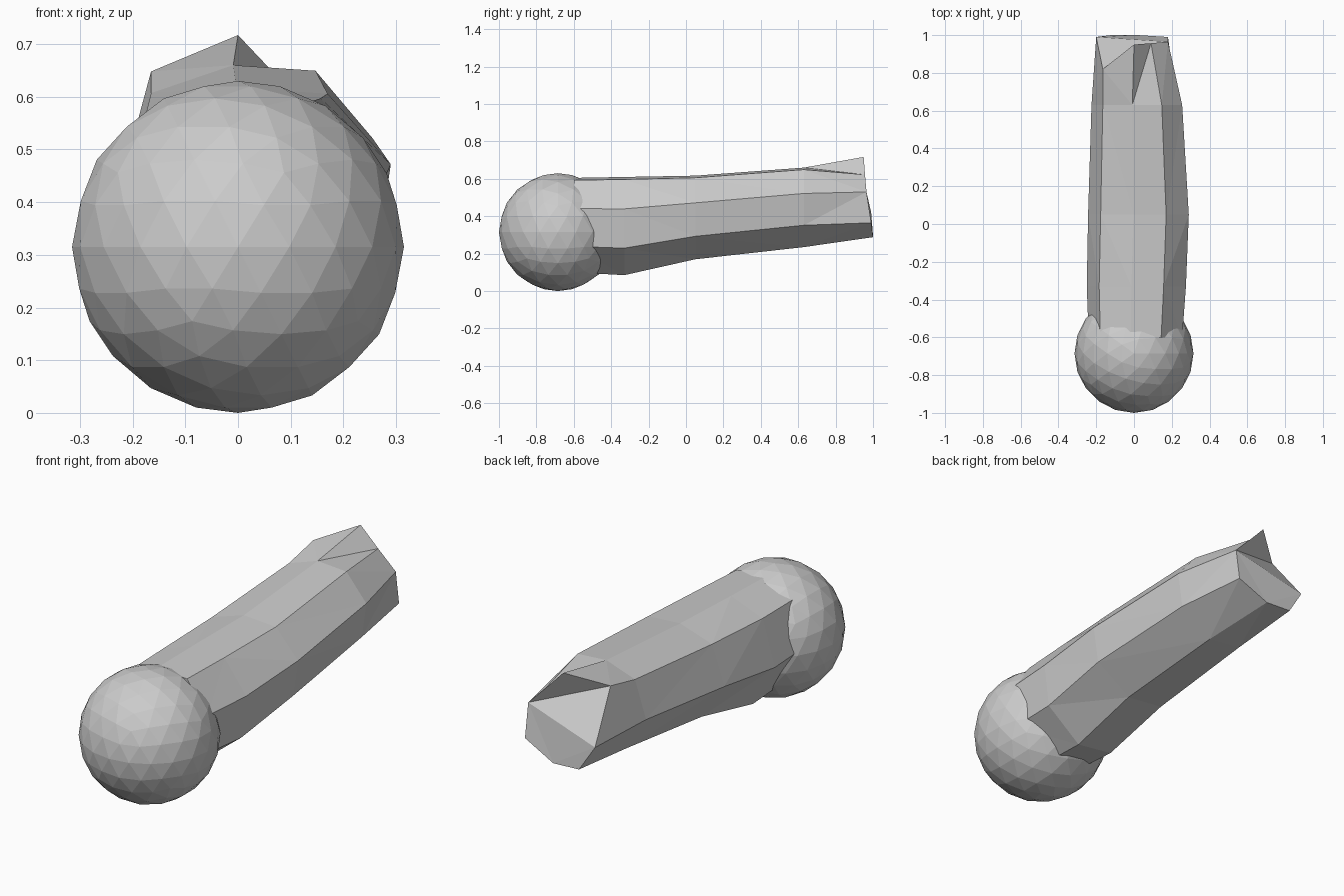
import bpy, bmesh

if "Cube" in bpy.data.objects:
    bpy.data.objects.remove(bpy.data.objects["Cube"])

# Faceted ball head
bpy.ops.mesh.primitive_ico_sphere_add(subdivisions=3, radius=0.315,
                                      location=(0, -0.685, 0.315))
bpy.context.object.name = "ball_head"

# Eight-sided shaft outline, scaled into each station's box (-1..1)
SECTION = [(1, .35), (.55, .95), (-.1, 1), (-.75, .75),
           (-1, -.1), (-.55, -.9), (.2, -1), (.9, -.45)]

# Stations along the shaft: y, x min, x max, z min, z max
STATIONS = [(-.60, -.24, .255, .10, .605),
            (-.33, -.25, .275, .085, .61),
            (.05, -.243, .29, .17, .617),
            (.63, -.225, .255, .235, .66)]

# Skewed, notched far end
END = [(.18, .965, .53), (.09, .957, .622), (0, .95, .717), (-.165, .82, .648),
       (-.2, .99, .42), (-.12, 1, .295), (.02, 1, .288), (.18, .99, .365)]


def ring_points(y, x0, x1, z0, z1):
    return [((x0 + x1) / 2 + u * (x1 - x0) / 2, y,
             (z0 + z1) / 2 + v * (z1 - z0) / 2) for u, v in SECTION]


# Shaft lofted from ball to end
bm = bmesh.new()
rings = [[bm.verts.new(p) for p in pts]
         for pts in [ring_points(*s) for s in STATIONS] + [END]]
for a, b in zip(rings, rings[1:]):
    for i in range(8):
        j = (i + 1) % 8
        bm.faces.new((a[i], a[j], b[j], b[i]))
bm.faces.new(rings[0])

# End cap made of three differently tilted facets
for ids in [(0, 1, 2, 3), (0, 3, 4), (0, 4, 5, 6, 7)]:
    bm.faces.new([rings[-1][i] for i in ids])
bmesh.ops.recalc_face_normals(bm, faces=bm.faces)
bmesh.ops.triangulate(bm, faces=bm.faces)
mesh = bpy.data.meshes.new("shaft")
bm.to_mesh(mesh)
bm.free()
shaft = bpy.data.objects.new("shaft", mesh)
bpy.context.collection.objects.link(shaft)
